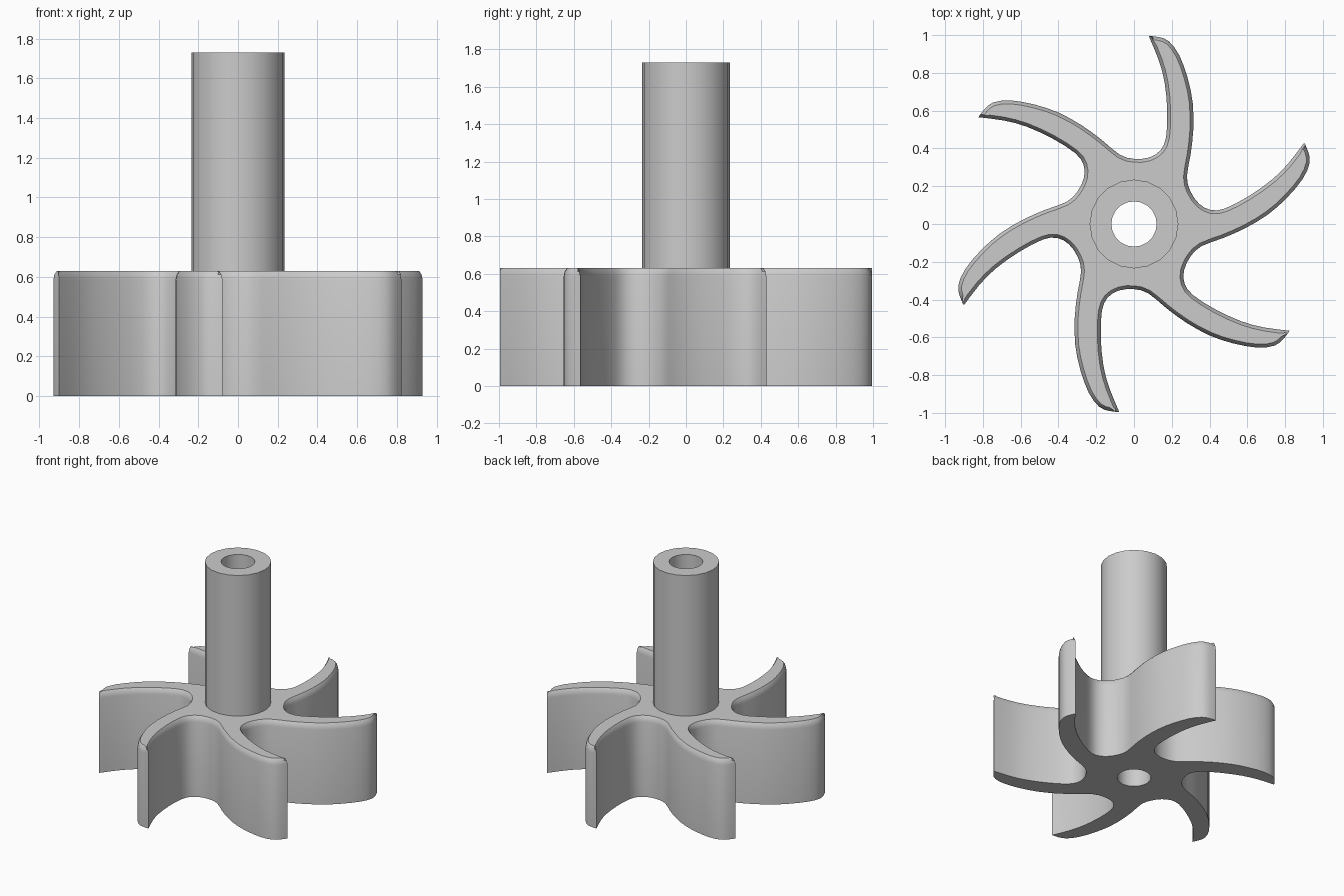
import bpy, bmesh, math
from mathutils import Vector, Matrix

if "Cube" in bpy.data.objects:
    bpy.data.objects.remove(bpy.data.objects["Cube"], do_unlink=True)

grey = bpy.data.materials.new("plain grey")
grey.use_nodes = True
colour = (0.6, 0.6, 0.6, 1)
grey.diffuse_color = colour
grey.node_tree.nodes["Principled BSDF"].inputs["Base Color"].default_value = colour

BLADES, HUB_TOP, SHAFT_TOP = 6, 0.63, 1.73
SHAFT_R, BORE_R, SIDES = 0.235, 0.12, 20


def circle(radius, sides=SIDES):
    return [Vector((radius * math.cos(a), radius * math.sin(a)))
            for a in (math.tau * i / sides for i in range(sides))]


def add_ring(bm, points, z):
    verts = [bm.verts.new((p.x, p.y, z)) for p in points]
    return verts, [bm.edges.new((a, b)) for a, b in zip(verts, verts[1:] + verts[:1])]


def skin(bm, low, high):
    n = len(low)
    for i in range(n):
        j = (i + 1) % n
        bm.faces.new((low[i], low[j], high[j], high[i]))


def inset(points, amount):
    """Shrink a clockwise outline along its averaged edge normals."""
    result = []
    for i, p in enumerate(points):
        along = points[(i + 1) % len(points)] - points[i - 1]
        result.append(p + Vector((along.y, -along.x)).normalized() * amount)
    return result


def spline(p0, p1, p2, p3, t):
    return 0.5 * (2 * p1 + (p2 - p0) * t + (2 * p0 - 5 * p1 + 4 * p2 - p3) * t * t
                  + (3 * p1 - p0 - 3 * p2 + p3) * t ** 3)


def finish(bm, name):
    bmesh.ops.recalc_face_normals(bm, faces=bm.faces)
    mesh = bpy.data.meshes.new(name)
    bm.to_mesh(mesh)
    bm.free()
    mesh.materials.append(grey)
    obj = bpy.data.objects.new(name, mesh)
    bpy.context.collection.objects.link(obj)
    bpy.ops.object.select_all(action='DESELECT')
    obj.select_set(True)
    bpy.context.view_layer.objects.active = obj
    bpy.ops.object.shade_smooth_by_angle(angle=math.radians(32))


# One curved blade: valley, concave side, pointed tip, convex side
blade = [Vector(p) for p in (
    (0, 0.345), (0.08, 0.352), (0.14, 0.39), (0.17, 0.46), (0.176, 0.6),
    (0.162, 0.75), (0.13, 0.87), (0.078, 0.995), (0.13, 0.99), (0.185, 0.967),
    (0.24, 0.893), (0.285, 0.77), (0.311, 0.64), (0.314, 0.5), (0.3, 0.37), (0.28, 0.25))]
TIP = 7
control = [Matrix.Rotation(-math.tau * k / BLADES, 2) @ p
           for k in range(BLADES) for p in blade]
outline, total = [], len(control)
for i in range(total):
    a, b, c, d = (control[(i + k) % total] for k in (-1, 0, 1, 2))
    step = i % len(blade)
    if step == TIP:
        a = b          # keep the tip a sharp corner
    if step == TIP - 1:
        d = c
    outline += [spline(a, b, c, d, t) for t in (0, 0.5)]

# Bladed rotor with softened top rim
bm = bmesh.new()
base, base_edges = add_ring(bm, outline, 0)
lower = base
for amount, z in ((0, HUB_TOP - 0.045), (0.006, HUB_TOP - 0.018), (0.018, HUB_TOP)):
    upper, upper_edges = add_ring(bm, inset(outline, amount), z)
    skin(bm, lower, upper)
    lower = upper
for edges, radius, z in ((base_edges, BORE_R, 0), (upper_edges, SHAFT_R, HUB_TOP)):
    hole, hole_edges = add_ring(bm, circle(radius), z)
    bmesh.ops.triangle_fill(bm, edges=edges + hole_edges, use_beauty=True)
finish(bm, "bladed_rotor")

# Hollow shaft, with the bore running right through the rotor
bm = bmesh.new()
rings = [add_ring(bm, circle(r), z)[0] for r, z in (
    (SHAFT_R, HUB_TOP), (SHAFT_R, SHAFT_TOP), (BORE_R, SHAFT_TOP), (BORE_R, 0))]
for low, high in zip(rings, rings[1:]):
    skin(bm, low, high)
finish(bm, "hollow_shaft")
# Open tube: point the faces outward from the solid wall
mesh = bpy.data.objects["hollow_shaft"].data
if any(p.normal.z < -0.5 for p in mesh.polygons):
    mesh.flip_normals()
